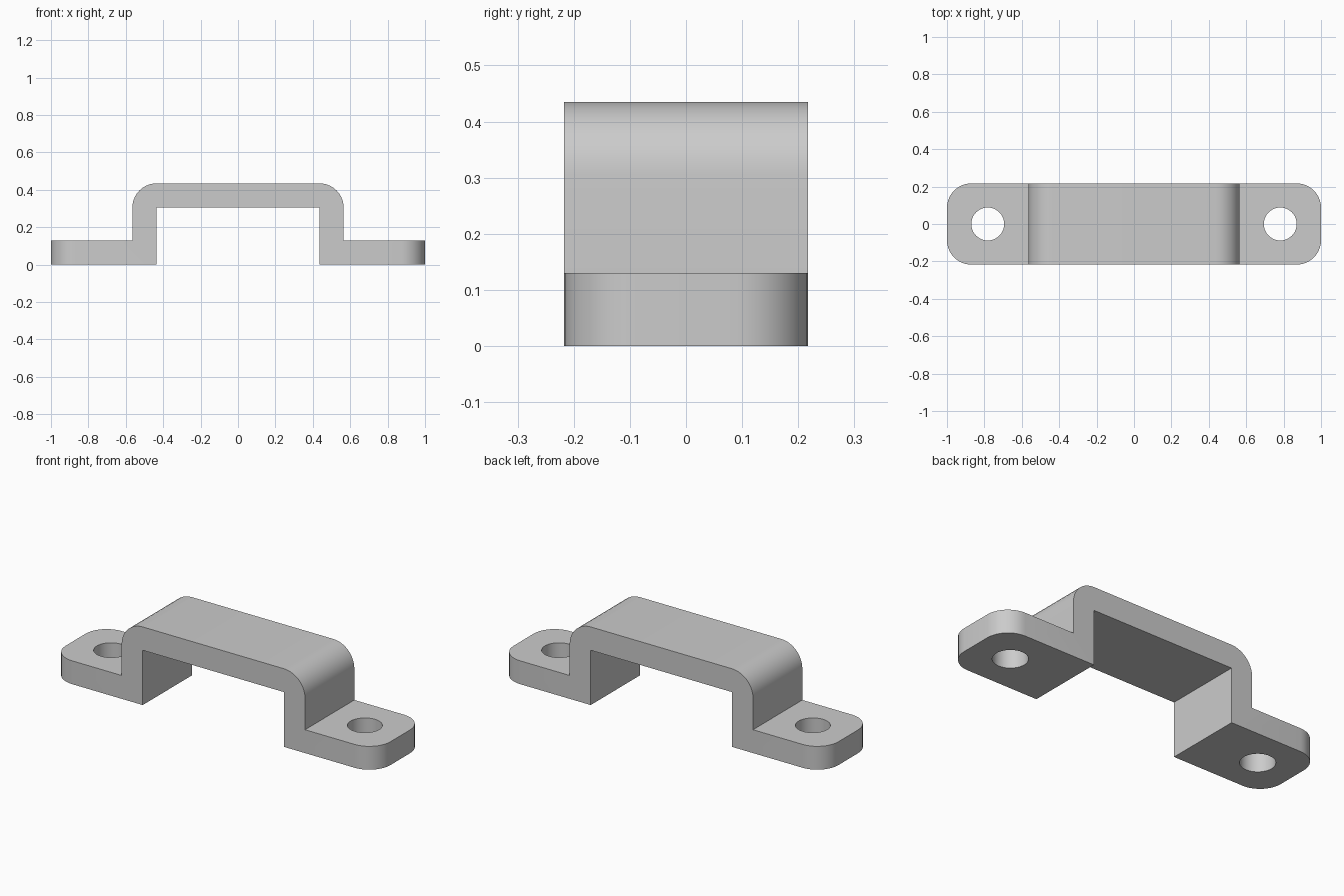
import bpy, bmesh, math

if "Cube" in bpy.data.objects:
    bpy.data.objects.remove(bpy.data.objects["Cube"])

W = 0.217          # half width
T = 0.13           # strap thickness and corner radius
IN_X, IN_Z = 0.435, 0.305   # inner opening
HOLE_X, HOLE_R = 0.782, 0.088
SEG = 10

# Strap profile: right half, then mirrored
half = [(IN_X, IN_Z), (IN_X, 0), (1, 0), (1, T), (IN_X + T, T)]
half += [(IN_X + T * math.cos(a), IN_Z + T * math.sin(a))
         for a in (math.pi / 2 * i / SEG for i in range(SEG + 1))]
profile = half + [(-x, z) for x, z in reversed(half)]

# Extrude profile across the width
bm = bmesh.new()
face = bm.faces.new([bm.verts.new((x, -W, z)) for x, z in profile])
ext = bmesh.ops.extrude_face_region(bm, geom=[face])
bmesh.ops.translate(bm, vec=(0, 2 * W, 0),
                    verts=[g for g in ext["geom"] if isinstance(g, bmesh.types.BMVert)])

# Round the vertical corners of the feet
corners = [e for e in bm.edges
           if all(abs(abs(v.co.x) - 1) < 1e-4 for v in e.verts)
           and abs(e.verts[0].co.y - e.verts[1].co.y) < 1e-4]
bmesh.ops.bevel(bm, geom=corners, offset=T, offset_type='OFFSET',
                segments=SEG, profile=0.5, affect='EDGES')
bmesh.ops.recalc_face_normals(bm, faces=bm.faces[:])
mesh = bpy.data.meshes.new("strap_bracket")
bm.to_mesh(mesh)
bm.free()
bracket = bpy.data.objects.new("strap_bracket", mesh)
bpy.context.collection.objects.link(bracket)

# Screw holes through the feet
for side in (-1, 1):
    bpy.ops.mesh.primitive_cylinder_add(vertices=40, radius=HOLE_R, depth=0.4,
                                        location=(side * HOLE_X, 0, T / 2))
    cutter = bpy.context.object
    cutter.name = "hole_cutter"
    cutter.hide_render = True
    bpy.context.view_layer.objects.active = bracket
    mod = bracket.modifiers.new("screw_hole", 'BOOLEAN')
    mod.operation, mod.solver, mod.object = 'DIFFERENCE', 'EXACT', cutter
    bpy.ops.object.modifier_apply(modifier=mod.name)
    bpy.data.objects.remove(cutter)

# Smooth rounds, sharp edges
bpy.ops.object.select_all(action='DESELECT')
bracket.select_set(True)
bpy.context.view_layer.objects.active = bracket
bpy.ops.object.shade_smooth_by_angle(angle=math.radians(30))
